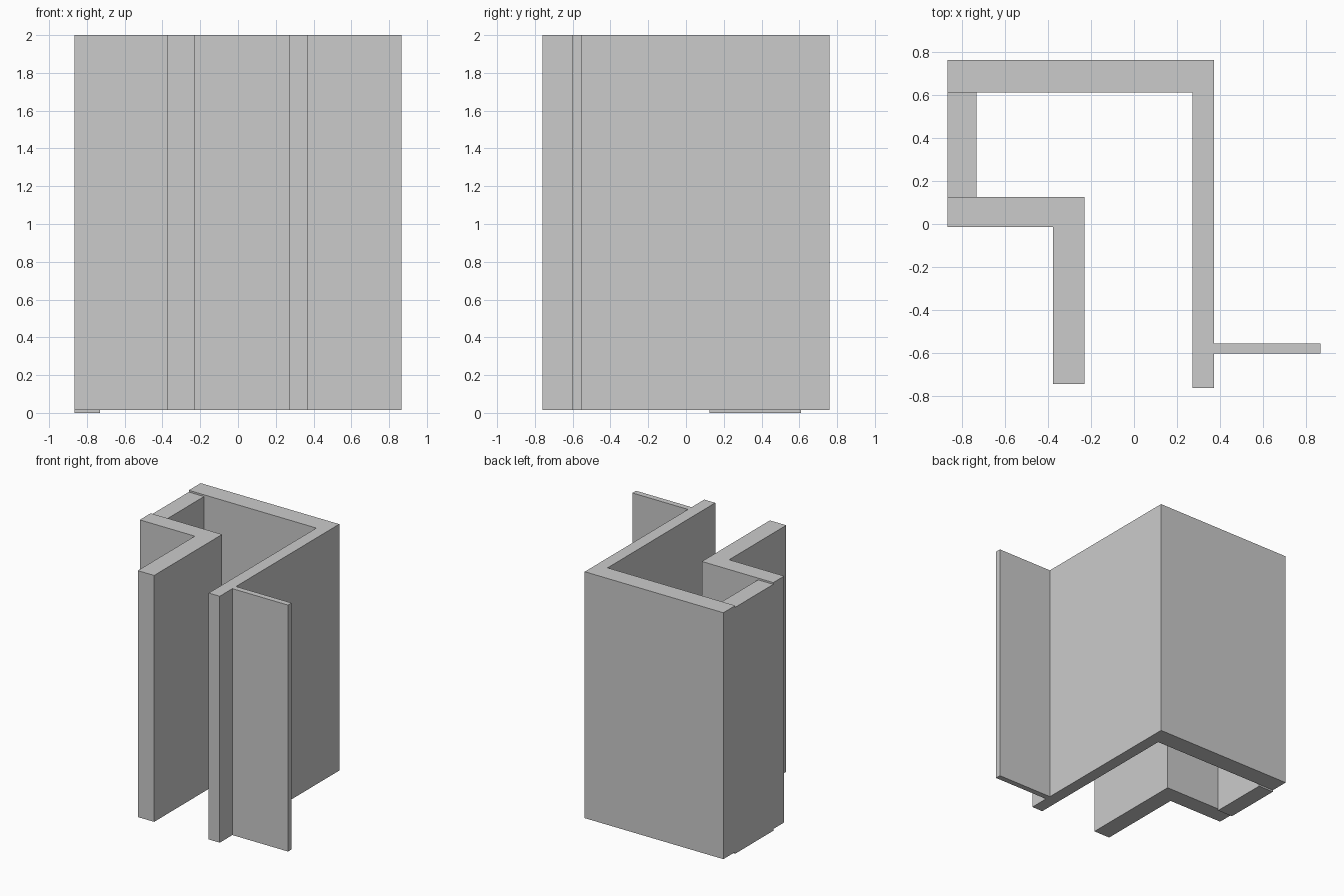
import bpy
import bmesh

if "Cube" in bpy.data.objects:
    bpy.data.objects.remove(bpy.data.objects["Cube"])


def prism(name, outline, z0, z1):
    """Extrude a closed counter-clockwise outline from z0 to z1."""
    bm = bmesh.new()
    base = bm.faces.new([bm.verts.new((x, y, z0)) for x, y in outline])
    ext = bmesh.ops.extrude_face_region(bm, geom=[base], use_keep_orig=True)
    top = [g for g in ext["geom"] if isinstance(g, bmesh.types.BMVert)]
    bmesh.ops.translate(bm, verts=top, vec=(0, 0, z1 - z0))
    bmesh.ops.recalc_face_normals(bm, faces=bm.faces)
    mesh = bpy.data.meshes.new(name)
    bm.to_mesh(mesh)
    bm.free()
    obj = bpy.data.objects.new(name, mesh)
    bpy.context.collection.objects.link(obj)
    return obj


STEP = 0.014   # the infill wall sits slightly lower than the rest
TOP = 2.0

# Back wall, long side wall and its thin side fin
prism("back_and_side_wall", [
    (-0.866, 0.61), (0.272, 0.61), (0.272, -0.761), (0.37, -0.761),
    (0.37, -0.60), (0.866, -0.60), (0.866, -0.554), (0.37, -0.554),
    (0.37, 0.761), (-0.866, 0.761)], STEP, TOP)

# Stepped front wall
prism("stepped_front_wall", [
    (-0.866, -0.014), (-0.375, -0.014), (-0.375, -0.741),
    (-0.229, -0.741), (-0.229, 0.125), (-0.866, 0.125)], STEP, TOP)

# Infill wall between the two, shifted down
prism("left_infill_wall", [
    (-0.866, 0.125), (-0.73, 0.125), (-0.73, 0.61), (-0.866, 0.61)],
    0.0, TOP - STEP)
